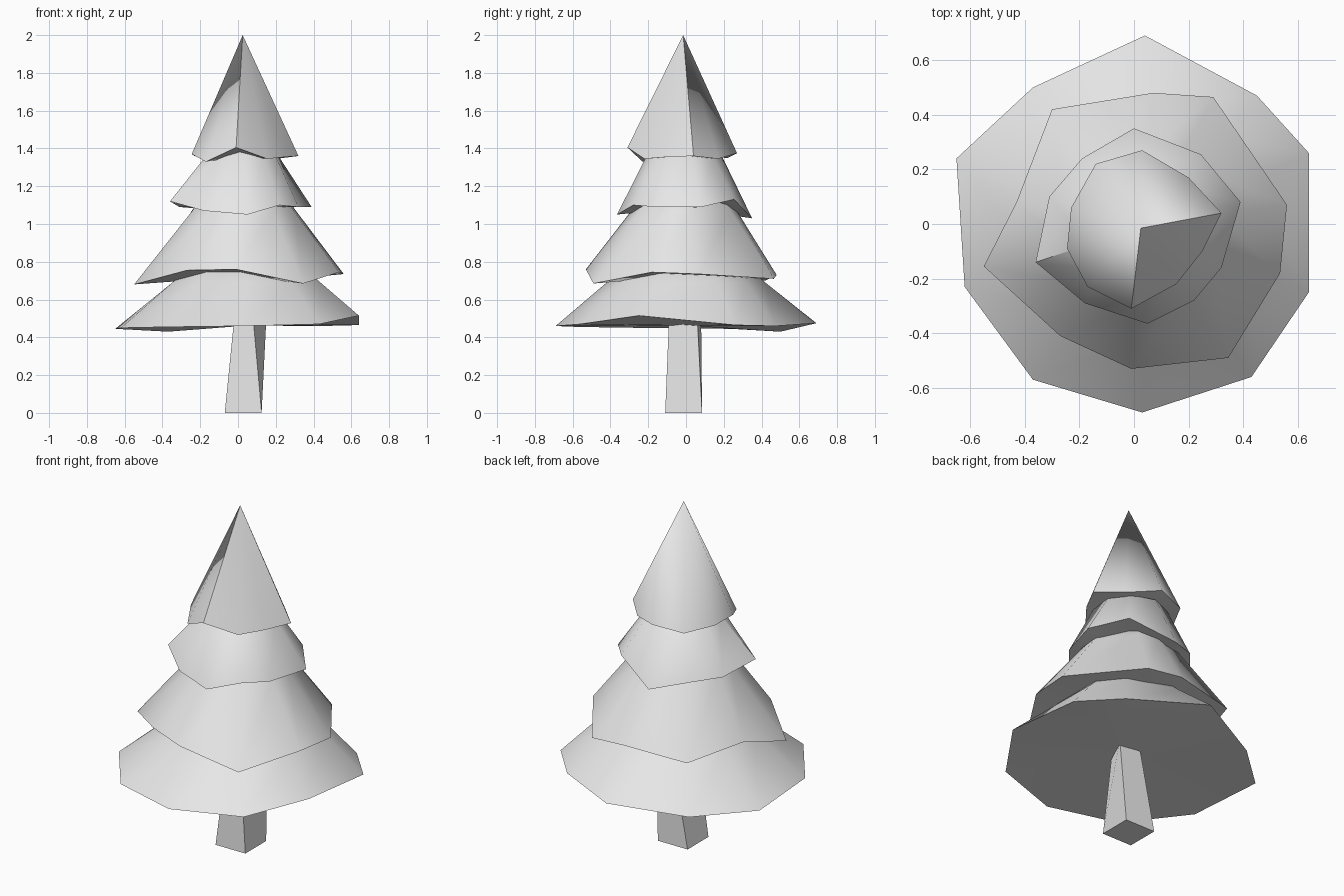
import bpy
import math
from mathutils import Vector

default_cube = bpy.data.objects.get("Cube")
if default_cube:
    bpy.data.objects.remove(default_cube, do_unlink=True)

# One plain material for the whole tree
grey = bpy.data.materials.new("plain_grey")
grey.use_nodes = True
grey.diffuse_color = (0.8, 0.8, 0.8, 1)
grey.node_tree.nodes["Principled BSDF"].inputs["Base Color"].default_value = grey.diffuse_color


def make_object(name, verts, faces, angle):
    mesh = bpy.data.meshes.new(name)
    mesh.from_pydata(verts, [], faces)
    mesh.update()
    mesh.materials.append(grey)
    obj = bpy.data.objects.new(name, mesh)
    bpy.context.collection.objects.link(obj)
    bpy.ops.object.select_all(action="DESELECT")
    obj.select_set(True)
    bpy.context.view_layer.objects.active = obj
    bpy.ops.object.shade_smooth_by_angle(angle=math.radians(angle))
    return obj


def circle_like(rim, centre, radius, height):
    """Round ring whose points share the directions of the rim points."""
    ring = []
    for x, y, z in rim:
        direction = Vector((x - centre[0], y - centre[1])).normalized() * radius
        ring.append((centre[0] + direction.x, centre[1] + direction.y, height))
    return ring


def bough_tier(name, rim, centre, rings, tip_height):
    """Ragged skirt: uneven rim, rounder rings above, closed tip and underside."""
    count = len(rim)
    rim = sorted(rim, key=lambda p: math.atan2(p[1] - centre[1], p[0] - centre[0]))
    verts = list(rim)
    for radius, height in rings:
        verts += circle_like(rim, centre, radius, height)
    tip = len(verts)
    verts.append((centre[0], centre[1], tip_height))
    verts.append((centre[0], centre[1], sum(p[2] for p in rim) / count))
    underside = tip + 1
    faces = []
    last = tip - count
    for i in range(count):
        j = (i + 1) % count
        for start in range(0, last, count):
            faces.append((start + i, start + j, start + count + j, start + count + i))
        faces.append((last + i, last + j, tip))
        faces.append((j, i, underside))
    return make_object(name, verts, faces, 50)


# Twisted, slightly leaning square trunk
trunk_foot = [(-.07, -.11, 0), (.125, -.11, 0), (.125, .085, 0), (-.07, .085, 0)]
trunk_head = [(-.02, -.08, .5), (.08, -.09, .5), (.15, .06, .5), (.03, .08, .5)]
trunk_faces = [(3, 2, 1, 0), (4, 5, 6, 7)]
for i in range(4):
    j = (i + 1) % 4
    trunk_faces.append((i, j, 4 + j, 4 + i))
make_object("trunk", trunk_foot + trunk_head, trunk_faces, 50)

# Lowest and widest skirt of boughs
lowest_rim = [
    (.04, .69, .475), (.45, .47, .46), (.64, .26, .465), (.64, -.25, .515),
    (.43, -.56, .47), (.03, -.69, .46), (-.37, -.57, .455), (-.62, -.23, .45),
    (-.65, .24, .445), (-.37, .5, .43)]
bough_tier("lowest_boughs", lowest_rim, (.05, 0), [(.42, .69), (.3, .8)], .85)

# Second skirt
lower_rim = [
    (.07, .48, .73), (.29, .465, .71), (.56, .07, .735), (.535, -.18, .745),
    (.345, -.49, .685), (-.01, -.53, .76), (-.27, -.41, .755), (-.55, -.155, .68),
    (-.43, .08, .73), (-.3, .42, .7)]
bough_tier("lower_boughs", lower_rim, (.03, -.01), [(.28, 1.07), (.2, 1.18)], 1.2)

# Third skirt
upper_rim = [
    (0, .35, 1.03), (.245, .255, 1.13), (.39, .08, 1.09), (.32, -.16, 1.09),
    (.22, -.28, 1.1), (.05, -.365, 1.05), (-.18, -.29, 1.07), (-.36, -.14, 1.12),
    (-.31, .1, 1.09), (-.19, .24, 1.08)]
bough_tier("upper_boughs", upper_rim, (.02, -.01), [(.2, 1.36)], 1.45)

# Pointed crown
crown_rim = [
    (.03, .27, 1.375), (-.14, .22, 1.35), (-.23, .06, 1.36), (-.245, -.09, 1.37),
    (-.17, -.23, 1.33), (-.01, -.31, 1.405), (.155, -.22, 1.345), (.25, -.1, 1.355),
    (.32, .04, 1.36), (.2, .17, 1.345)]
bough_tier("crown", crown_rim, (.025, -.015), [], 2)
